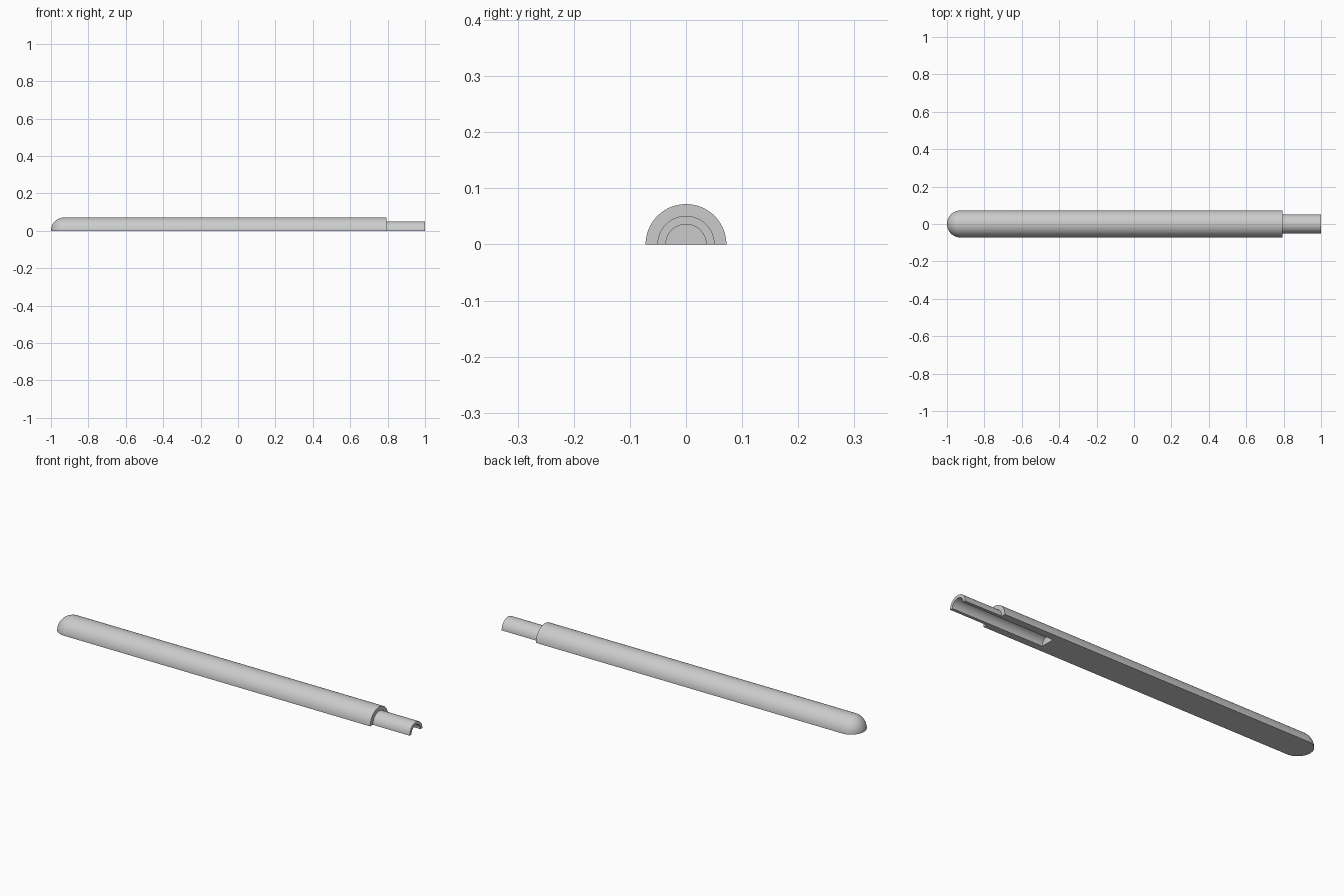
import bpy
import bmesh
from math import sin, cos, pi, radians
from mathutils import Vector

cube = bpy.data.objects.get("Cube")
if cube:
    bpy.data.objects.remove(cube, do_unlink=True)

# Main dimensions
BODY_R, TENON_R, BORE_R = 0.072, 0.051, 0.036
SHOULDER_X, BORE_END_X = 0.793, 0.49
ARC_STEPS, SPIN_STEPS = 16, 48

grey = bpy.data.materials.new("light grey")
grey.use_nodes = True
colour = (0.6, 0.6, 0.6, 1)
grey.diffuse_color = colour
grey.node_tree.nodes["Principled BSDF"].inputs["Base Color"].default_value = colour

# Half outline: round nose, long body, stepped tenon and blind bore
outline = []
for i in range(ARC_STEPS + 1):
    a = i / ARC_STEPS * pi / 2
    outline.append((-1 + BODY_R * (1 - cos(a)), BODY_R * sin(a)))
outline += [(SHOULDER_X, BODY_R), (SHOULDER_X, TENON_R), (1, TENON_R),
            (1, BORE_R), (BORE_END_X, BORE_R), (BORE_END_X, 0)]

# Sweep the outline half a turn over the top
bm = bmesh.new()
verts = [bm.verts.new((x, r, 0)) for x, r in outline]
edges = [bm.edges.new(pair) for pair in zip(verts, verts[1:])]
swept = bmesh.ops.spin(bm, geom=verts + edges, cent=Vector(), axis=(1, 0, 0),
                       angle=pi, steps=SPIN_STEPS, use_duplicate=False)
bmesh.ops.remove_doubles(bm, verts=bm.verts[:], dist=1e-5)
bmesh.ops.dissolve_degenerate(bm, edges=bm.edges[:], dist=1e-6)

# Close the flat underside, leaving the bore open
bmesh.ops.holes_fill(bm, edges=[e for e in bm.edges if e.is_boundary], sides=0)
bmesh.ops.recalc_face_normals(bm, faces=bm.faces[:])

mesh = bpy.data.meshes.new("half_rod")
bm.to_mesh(mesh)
bm.free()
mesh.materials.append(grey)
rod = bpy.data.objects.new("half_rod", mesh)
bpy.context.collection.objects.link(rod)

bpy.context.view_layer.objects.active = rod
rod.select_set(True)
bpy.ops.object.shade_smooth_by_angle(angle=radians(30))
